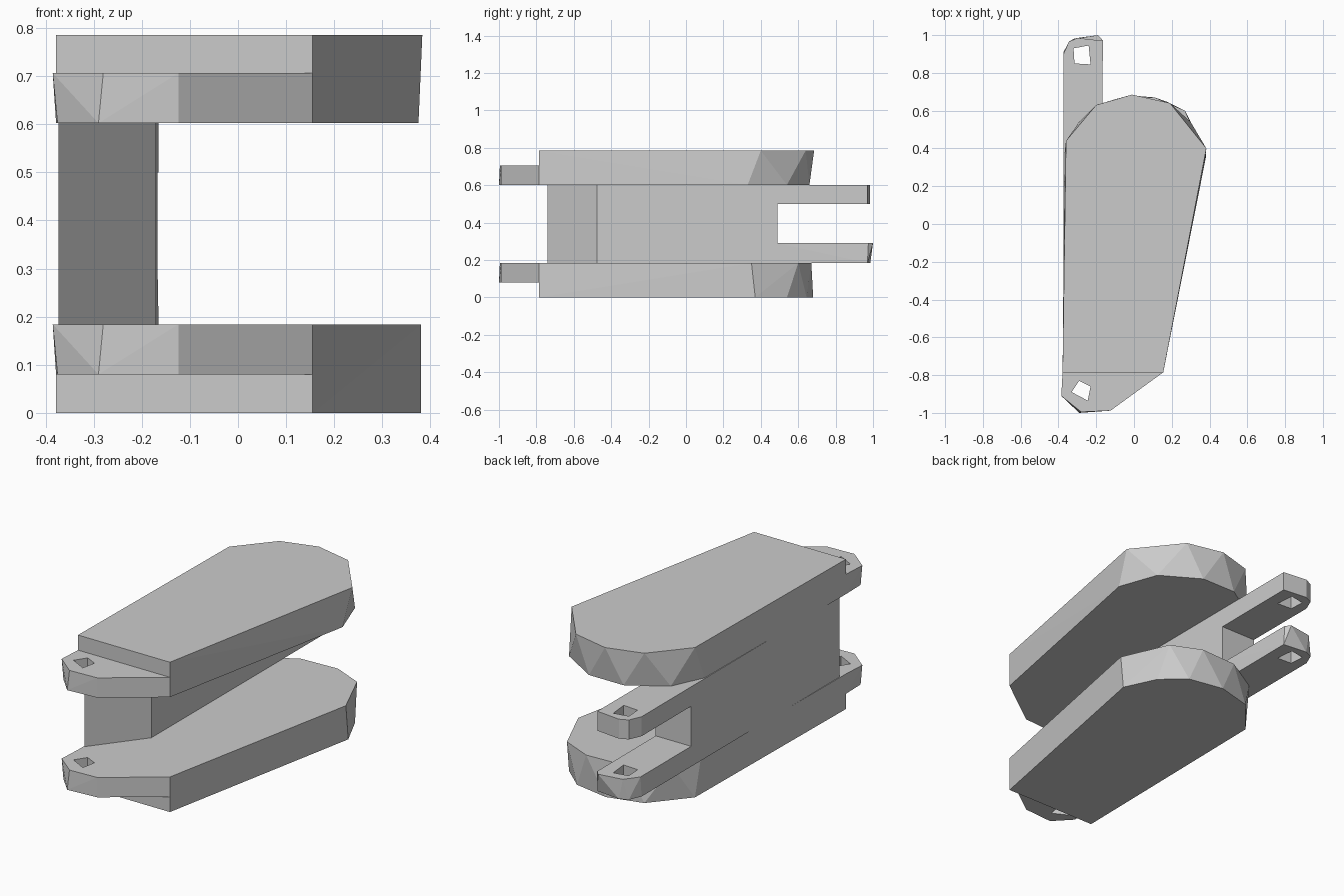
import bpy, bmesh

if "Cube" in bpy.data.objects:
    bpy.data.objects.remove(bpy.data.objects["Cube"])


def hull(name, low, z0, high, z1):
    """Convex faceted solid between a lower and an upper outline."""
    bm = bmesh.new()
    for pts, z in ((low, z0), (high, z1)):
        for x, y in pts:
            bm.verts.new((x, y, z))
    bmesh.ops.convex_hull(bm, input=bm.verts)
    bmesh.ops.dissolve_limit(bm, angle_limit=0.01, verts=bm.verts, edges=bm.edges)
    bmesh.ops.recalc_face_normals(bm, faces=bm.faces)
    me = bpy.data.meshes.new(name)
    bm.to_mesh(me)
    bm.free()
    ob = bpy.data.objects.new(name, me)
    bpy.context.collection.objects.link(ob)
    return ob


def drill(ob, hole):
    """Cut a four-sided pin hole right through the object."""
    cutter = hull("hole_cutter", hole, -1, hole, 2)
    cutter.hide_render = True
    mod = ob.modifiers.new("hole", 'BOOLEAN')
    mod.operation, mod.solver, mod.object = 'DIFFERENCE', 'EXACT', cutter
    dg = bpy.context.evaluated_depsgraph_get()
    me = bpy.data.meshes.new_from_object(ob.evaluated_get(dg))
    ob.modifiers.clear()
    ob.data = me
    bpy.data.objects.remove(cutter)


# Side plates: tapered body with an antiprism-like rounded nose
base = [(-0.378, -0.785), (0.155, -0.785)]
nose_a = base + [(0.383, 0.40), (0.19, 0.64), (-0.01, 0.685), (-0.20, 0.63), (-0.36, 0.44)]
nose_b = base + [(0.375, 0.33), (0.30, 0.54), (0.10, 0.66), (-0.10, 0.66), (-0.29, 0.54), (-0.368, 0.37)]
nose_c = base + [(0.38, 0.35), (0.27, 0.60), (0.11, 0.67), (-0.10, 0.66), (-0.30, 0.54), (-0.365, 0.40)]
nose_d = base + [(0.38, 0.37), (0.30, 0.54), (0.18, 0.645), (-0.01, 0.68), (-0.20, 0.63), (-0.36, 0.44)]
hull("upper_plate", nose_b, 0.602, nose_a, 0.785)
hull("lower_plate", nose_d, 0.0, nose_c, 0.184)

# Front lugs with pin holes
lug_low = [(-0.378, -0.785), (-0.375, -0.91), (-0.29, -1.0), (-0.124, -0.988), (0.155, -0.785)]
lug_high = [(-0.378, -0.785), (-0.385, -0.91), (-0.28, -0.995), (-0.124, -0.988), (0.155, -0.785)]
front_hole = [(-0.29, -0.83), (-0.23, -0.86), (-0.245, -0.935), (-0.33, -0.89)]
for name, z0, z1 in (("lower_lug", 0.08, 0.184), ("upper_lug", 0.602, 0.706)):
    drill(hull(name, lug_low, z0, lug_high, z1), front_hole)

# Connecting web with a slanted front face
web = [(-0.373, -0.74), (-0.17, -0.475), (-0.167, 0.49), (-0.373, 0.49)]
hull("web", web, 0.184, web, 0.602)

# Rear fork arms with pin holes
root = [(-0.373, 0.49), (-0.167, 0.49)]
arm_a = root + [(-0.165, 0.97), (-0.30, 0.985), (-0.345, 0.965), (-0.373, 0.90)]
arm_b = root + [(-0.168, 0.975), (-0.19, 1.0), (-0.32, 0.98), (-0.373, 0.91)]
rear_hole = [(-0.32, 0.93), (-0.24, 0.945), (-0.23, 0.845), (-0.315, 0.85)]
drill(hull("lower_arm", arm_a, 0.184, arm_b, 0.29), rear_hole)
drill(hull("upper_arm", arm_a, 0.50, arm_a, 0.602), rear_hole)
